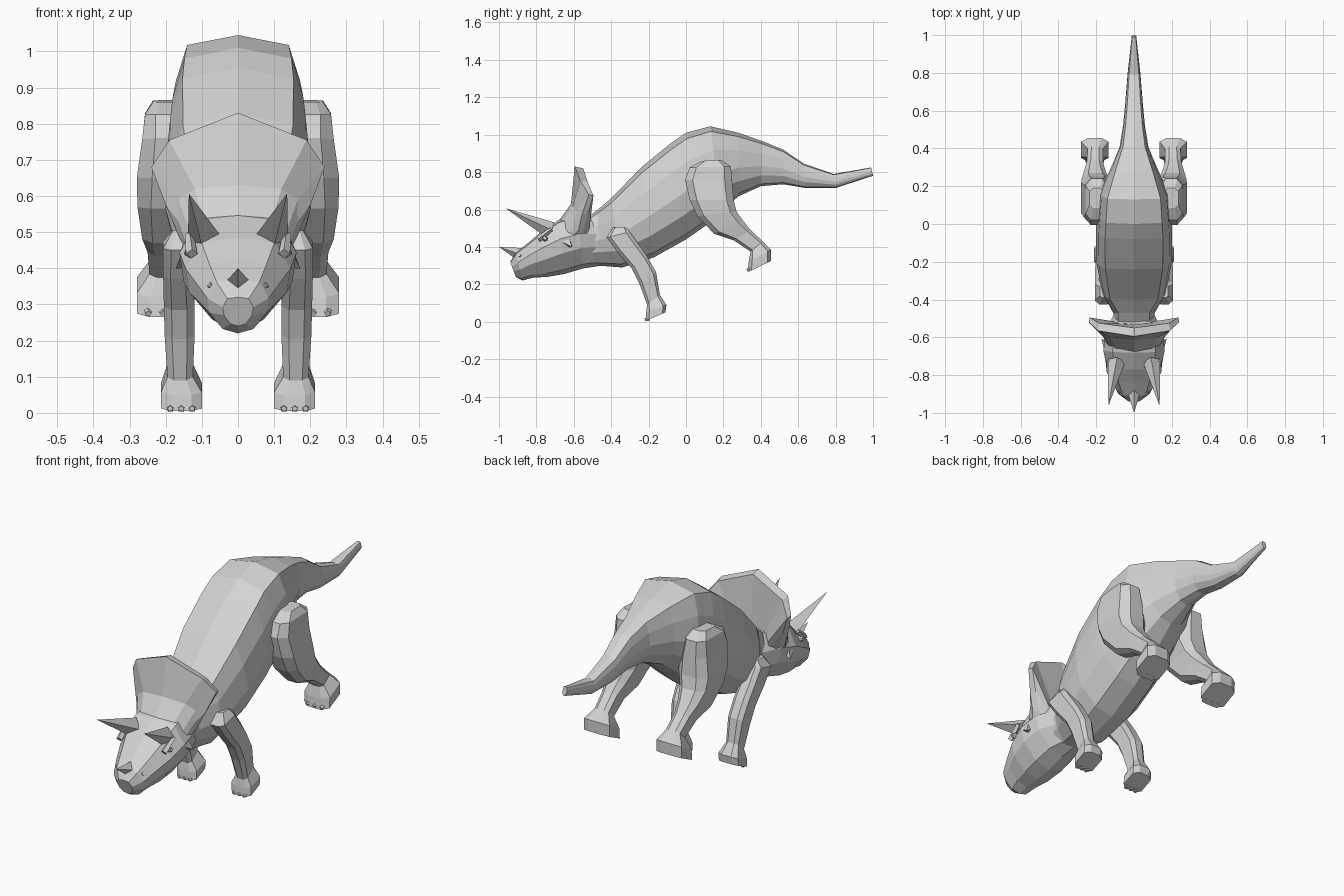
import bpy, bmesh, math
from mathutils import Vector

grey = bpy.data.materials.new("stone_grey")
grey.diffuse_color = (0.65, 0.65, 0.65, 1)


def finish(name, bm):
    bmesh.ops.recalc_face_normals(bm, faces=bm.faces)
    me = bpy.data.meshes.new(name)
    bm.to_mesh(me)
    bm.free()
    me.materials.append(grey)
    ob = bpy.data.objects.new(name, me)
    bpy.context.collection.objects.link(ob)
    return ob


def loft(name, rings):
    """Skin closed rings of equal length and cap both ends."""
    bm = bmesh.new()
    loops = [[bm.verts.new(p) for p in r] for r in rings]
    n = len(loops[0])
    for a, b in zip(loops, loops[1:]):
        for i in range(n):
            j = (i + 1) % n
            bm.faces.new((a[i], a[j], b[j], b[i]))
    bm.faces.new(loops[0])
    bm.faces.new(loops[-1])
    return finish(name, bm)


def trunk(name, stations, half):
    """Stations: top y, z, bottom y, z, half width; half: (width, drop) pairs."""
    section = half + [(-w, t) for w, t in half[-2:0:-1]]
    loft(name, [[(w * hw, ty + (by - ty) * t, tz + (bz - tz) * t) for w, t in section]
                for ty, tz, by, bz, hw in stations])


def limb(name, stations, side):
    """Stations: front y, z, back y, z, inner x, outer x; chamfered sections."""
    c, d = 0.16, 0.25
    section = [(c, 0), (1 - c, 0), (1, d), (1, 1 - d), (1 - c, 1), (c, 1), (0, 1 - d), (0, d)]
    loft(name, [[(side * (xi + (xo - xi) * v), fy + (by - fy) * u, fz + (bz - fz) * u)
                 for u, v in section] for fy, fz, by, bz, xi, xo in stations])


def spike(name, base, tip, radius, sides=4, tip_radius=0.0):
    base, tip = Vector(base), Vector(tip)
    d = tip - base
    bm = bmesh.new()
    bmesh.ops.create_cone(bm, cap_ends=True, segments=sides, radius1=radius,
                          radius2=tip_radius, depth=d.length)
    ob = finish(name, bm)
    ob.location = (base + tip) / 2
    ob.rotation_euler = d.to_track_quat('Z', 'Y').to_euler()
    return ob


# Neck, barrel and tail in one skin
trunk("body", [
    (-.58, .52, -.60, .31, .10),
    (-.47, .60, -.47, .30, .11),
    (-.40, .66, -.34, .29, .168),
    (-.24, .825, -.17, .345, .20),
    (-.08, .955, .00, .44, .202),
    (.00, 1.01, .10, .51, .195),
    (.13, 1.045, .19, .59, .185),
    (.28, 1.01, .28, .67, .13),
    (.41, .965, .40, .725, .077),
    (.52, .92, .52, .735, .058),
    (.63, .845, .64, .715, .047),
    (.79, .79, .80, .715, .034),
    (.99, .825, 1.0, .78, .012),
], [(0, 0), (.76, .06), (.93, .28), (1, .55), (.88, .76), (.5, .95), (0, 1)])

# Head narrowing to the beak
trunk("head", [
    (-.47, .56, -.45, .30, .10),
    (-.58, .57, -.55, .285, .15),
    (-.68, .545, -.65, .255, .162),
    (-.77, .485, -.74, .24, .145),
    (-.84, .425, -.82, .235, .115),
    (-.91, .37, -.875, .22, .085),
    (-.94, .32, -.91, .24, .042),
], [(0, 0), (.7, .05), (1, .35), (.93, .62), (.5, .92), (0, 1)])

# Neck frill: each row runs inner front, bend, outer front, outer back, inner back
frill_half = [
    [(0, -.68, .54), (0, -.615, .63), (0, -.595, .83), (0, -.55, .82), (0, -.53, .55)],
    [(.09, -.67, .52), (.12, -.605, .62), (.19, -.565, .755), (.185, -.525, .745), (.09, -.525, .55)],
    [(.13, -.65, .49), (.165, -.585, .59), (.24, -.52, .68), (.235, -.495, .675), (.11, -.515, .51)],
    [(.14, -.64, .46), (.165, -.595, .53), (.20, -.555, .575), (.19, -.525, .575), (.11, -.52, .48)],
    [(.135, -.63, .42), (.15, -.60, .46), (.165, -.575, .49), (.15, -.55, .49), (.11, -.53, .44)],
]
mirrored = [[(-x, y, z) for x, y, z in row] for row in frill_half[:0:-1]]
loft("frill", mirrored + frill_half)

# Nose horn
spike("nose_horn", (0, -.885, .36), (0, -1.0, .40), .036)

HIND = [
    (.085, .86, .19, .865, .16, .235),
    (.02, .825, .24, .83, .14, .257),
    (-.005, .76, .248, .74, .12, .265),
    (.02, .65, .255, .65, .11, .28),
    (.06, .565, .27, .59, .13, .278),
    (.15, .47, .305, .54, .15, .265),
    (.255, .435, .345, .49, .165, .25),
    (.345, .375, .41, .43, .165, .245),
    (.335, .32, .455, .385, .135, .28),
    (.33, .265, .455, .325, .135, .28),
]
FORE = [
    (-.39, .505, -.32, .505, .14, .18),
    (-.425, .45, -.30, .48, .12, .207),
    (-.365, .37, -.25, .41, .125, .207),
    (-.29, .285, -.205, .345, .12, .205),
    (-.25, .205, -.16, .265, .12, .203),
    (-.208, .09, -.14, .145, .125, .195),
    (-.213, .05, -.105, .09, .10, .213),
    (-.215, .005, -.11, .05, .10, .213),
]

for side, label in ((1, "left"), (-1, "right")):
    # Legs
    limb(label + "_hind_leg", HIND, side)
    limb(label + "_front_leg", FORE, side)
    # Toes along the front edge of each foot
    for i in (-1, 0, 1):
        spike(f"{label}_front_toe_{i + 2}", (side * (.157 + i * .03), -.195, .014),
              (side * (.157 + i * .03), -.22, .011), .012, 5, .008)
        spike(f"{label}_hind_toe_{i + 2}", (side * (.208 + i * .04), .35, .285),
              (side * (.208 + i * .04), .326, .274), .013, 5, .009)
    # Brow horn
    spike(label + "_brow_horn", (side * .093, -.725, .49), (side * .136, -.965, .607), .046)
    # Cheek spike
    spike(label + "_cheek_spike", (side * .135, -.64, .43), (side * .172, -.61, .40), .035)
    # Brow ridge, eye and nostril
    spike(label + "_brow_ridge", (side * .128, -.79, .44), (side * .135, -.72, .495), .016, 4, .012)
    spike(label + "_eye", (side * .12, -.75, .44), (side * .146, -.755, .447), .016, 6, .01)
    spike(label + "_nostril", (side * .062, -.88, .345), (side * .08, -.89, .355), .011, 5, .008)
